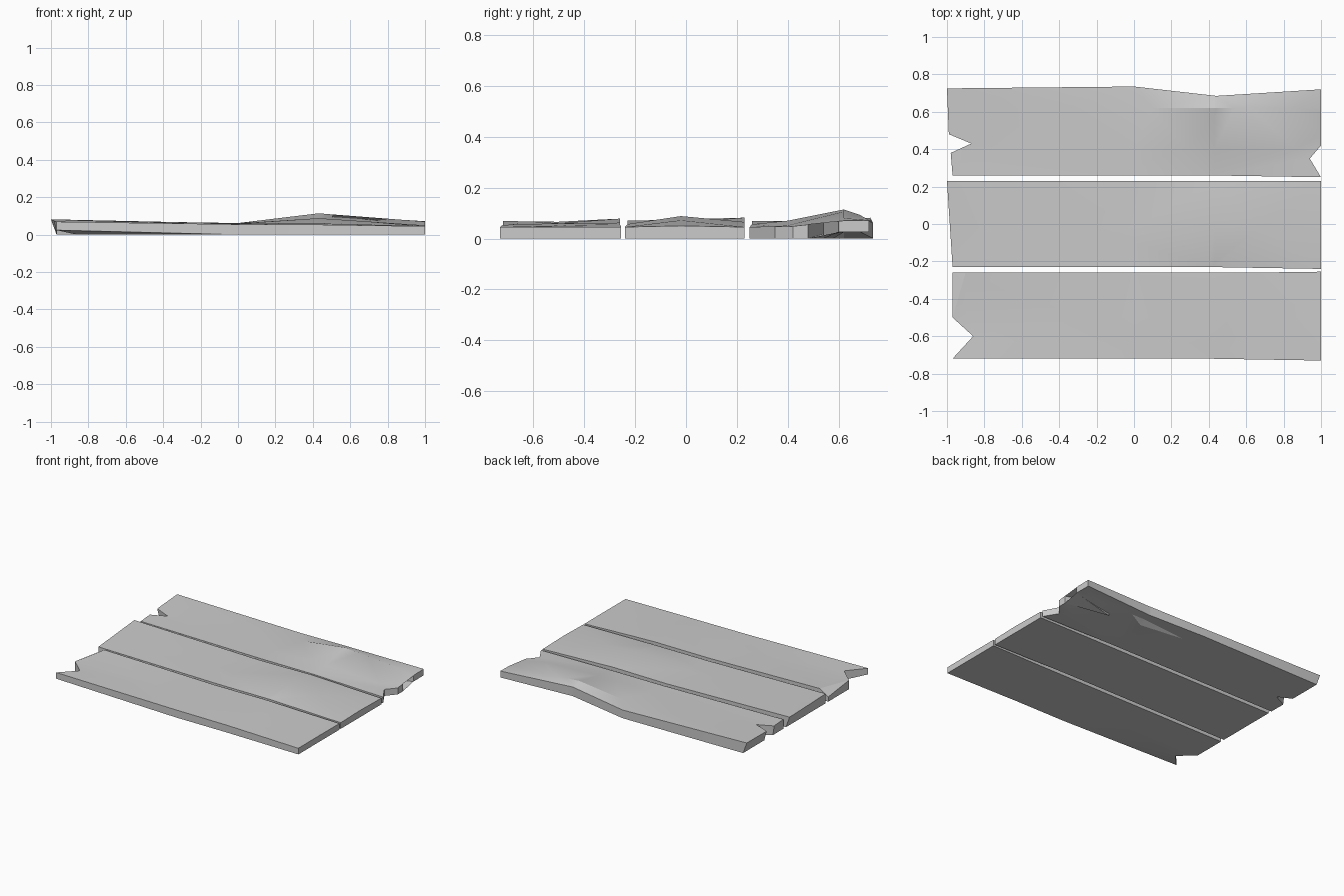
import bpy, bmesh
from mathutils import Vector

cube = bpy.data.objects.get("Cube")
if cube:
    bpy.data.objects.remove(cube)

# Single weathered grey
grey = bpy.data.materials.new("weathered grey")
grey.use_nodes = True
color = (0.6, 0.6, 0.6, 1)
grey.diffuse_color = color
bsdf = grey.node_tree.nodes["Principled BSDF"]
bsdf.inputs["Base Color"].default_value = color
bsdf.inputs["Roughness"].default_value = 0.8

COLUMNS = [-1, 0, 0.43, 1]   # stations along each plank


def locate(stations, v):
    """Segment index and fraction of v between the stations."""
    v = min(max(v, stations[0]), stations[-1])
    i = 0
    while i < len(stations) - 2 and v > stations[i + 1]:
        i += 1
    return i, (v - stations[i]) / (stations[i + 1] - stations[i])


def sample(rows, heights, x, y):
    """Bilinear height from a coarse control grid."""
    i, s = locate(COLUMNS, x)
    j, t = locate(rows, y)
    low = heights[j][i] * (1 - s) + heights[j][i + 1] * s
    high = heights[j + 1][i] * (1 - s) + heights[j + 1][i + 1] * s
    return low * (1 - t) + high * t


def cut(bm, point, normal):
    bmesh.ops.bisect_plane(bm, geom=bm.verts[:] + bm.edges[:] + bm.faces[:], dist=1e-5,
                           plane_co=Vector((*point, 0)), plane_no=Vector((*normal, 0)))


def plank(name, outline, rows, heights, lift, chip=None):
    """Outline extruded to a slab, with a warped top and underside."""
    bm = bmesh.new()
    bm.faces.new([bm.verts.new((x, y, 0)) for x, y in outline])
    bmesh.ops.triangulate(bm, faces=bm.faces[:])
    for x in COLUMNS[1:-1]:
        cut(bm, (x, 0), (1, 0))
    for y in rows[1:-1]:
        cut(bm, (0, y), (0, 1))
    if chip:
        (ax, ay), (bx, by) = chip
        cut(bm, chip[0], (by - ay, ax - bx))
    bottom = bm.verts[:]
    made = bmesh.ops.extrude_face_region(bm, geom=bm.faces[:], use_keep_orig=True)
    top = [g for g in made["geom"] if isinstance(g, bmesh.types.BMVert)]
    for v in top:
        v.co.z = sample(rows, heights, v.co.x, v.co.y)
        # Broken-off corner
        if chip and v.co.x < chip[0][0] + 0.01 and v.co.y > chip[1][1] - 0.01:
            v.co.z = 0.035
    for v in bottom:
        v.co.z = lift(v.co.x, v.co.y)
        if v.co.x < -0.97:       # end face leans outward
            v.co.x = -0.97
    bmesh.ops.triangulate(bm, faces=bm.faces[:])
    bmesh.ops.recalc_face_normals(bm, faces=bm.faces[:])
    mesh = bpy.data.meshes.new(name)
    bm.to_mesh(mesh)
    bm.free()
    mesh.materials.append(grey)
    obj = bpy.data.objects.new(name, mesh)
    bpy.context.collection.objects.link(obj)
    bpy.ops.object.select_all(action="DESELECT")
    obj.select_set(True)
    bpy.context.view_layer.objects.active = obj
    bpy.ops.object.shade_smooth_by_angle(angle=0.5)


# Front plank: notched end, chipped corner, one corner curled up
plank("front_plank",
      [(-0.97, -0.72), (0.4, -0.72), (1, -0.73), (1, -0.255), (0.62, -0.26),
       (-0.97, -0.26), (-0.97, -0.5), (-0.86, -0.6)],
      [-0.73, -0.5, -0.26],
      [[0.07, 0.055, 0.053, 0.045],
       [0.066, 0.058, 0.06, 0.046],
       [0.08, 0.06, 0.062, 0.045]],
      lambda x, y: 0.025 * max(0, -x) if y < -0.65 else 0,
      chip=((-0.97, -0.5), (-0.9, -0.26)))

# Middle plank: plain ends and a shallow swell
plank("middle_plank",
      [(-0.97, -0.23), (0.4, -0.23), (1, -0.24), (1, 0.23), (-1, 0.23)],
      [-0.24, -0.02, 0.23],
      [[0.07, 0.056, 0.055, 0.045],
       [0.075, 0.06, 0.088, 0.05],
       [0.082, 0.06, 0.065, 0.045]],
      lambda x, y: 0)

# Back plank: split end with a raised splinter
plank("back_plank",
      [(-0.97, 0.26), (0.4, 0.26), (1, 0.25), (0.94, 0.35), (1, 0.42), (1, 0.48),
       (0.67, 0.54), (1, 0.6), (1, 0.72), (0.44, 0.685), (0, 0.735), (-1, 0.725),
       (-0.99, 0.48), (-0.87, 0.43), (-0.98, 0.38)],
      [0.25, 0.4, 0.62, 0.735],
      [[0.07, 0.056, 0.055, 0.045],
       [0.07, 0.058, 0.07, 0.046],
       [0.078, 0.062, 0.114, 0.07],
       [0.082, 0.06, 0.075, 0.072]],
      lambda x, y: 0.025 if x > 0.42 and y > 0.59 else 0)
